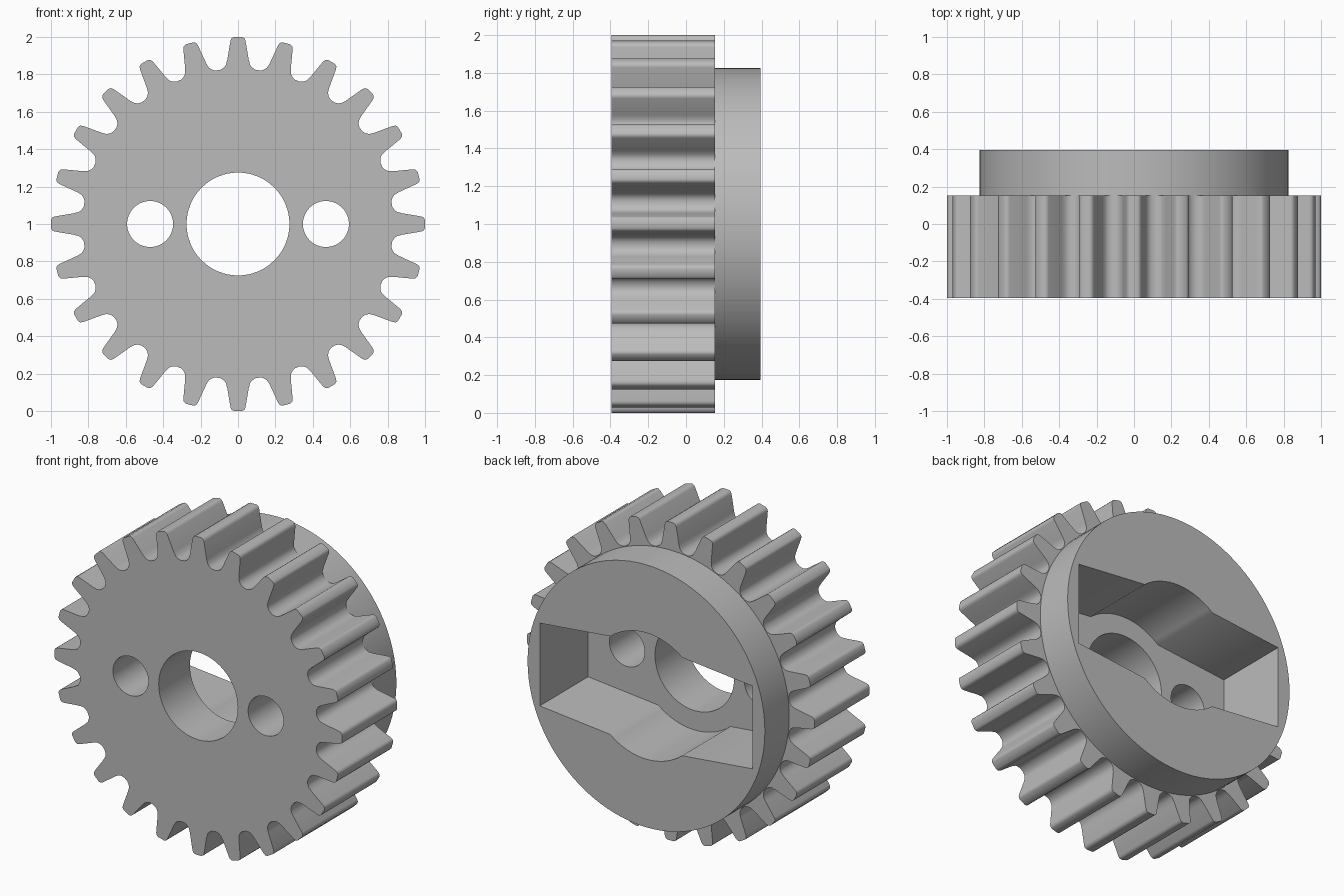
import bpy, bmesh
from math import sin, cos, pi, atan2, hypot

cube = bpy.data.objects.get("Cube")
if cube:
    bpy.data.objects.remove(cube, do_unlink=True)

CENTRE_Z = 1.0
FRONT, GEAR_BACK, HUB_BACK = -0.395, 0.153, 0.395
SLOT_FLOOR = -0.085
TEETH = 24

grey = bpy.data.materials.new("light grey")
grey.use_nodes = True
grey.diffuse_color = (0.5, 0.5, 0.5, 1)
grey.node_tree.nodes["Principled BSDF"].inputs["Base Color"].default_value = (0.5, 0.5, 0.5, 1)


def prism(name, outline, y0, y1):
    """Extrude an (x, z) outline along y."""
    bm = bmesh.new()
    face = bm.faces.new([bm.verts.new((x, y0, z + CENTRE_Z)) for x, z in outline])
    moved = bmesh.ops.extrude_face_region(bm, geom=[face])["geom"]
    bmesh.ops.translate(bm, vec=(0, y1 - y0, 0),
                        verts=[v for v in moved if isinstance(v, bmesh.types.BMVert)])
    if not face.is_valid or len([f for f in bm.faces if len(f.verts) == len(outline)]) < 2:
        bm.faces.new([v for v in bm.verts if abs(v.co.y - y0) < 1e-6])
    bmesh.ops.recalc_face_normals(bm, faces=bm.faces)
    mesh = bpy.data.meshes.new(name)
    bm.to_mesh(mesh)
    bm.free()
    mesh.materials.append(grey)
    obj = bpy.data.objects.new(name, mesh)
    bpy.context.collection.objects.link(obj)
    return obj


def circle(radius, cx=0.0, n=64):
    return [(cx + radius * cos(2 * pi * i / n), radius * sin(2 * pi * i / n)) for i in range(n)]


def combine(target, other, operation):
    """Apply a boolean and discard the helper."""
    other.hide_render = True
    bpy.context.view_layer.objects.active = target
    mod = target.modifiers.new(operation, "BOOLEAN")
    mod.operation, mod.solver, mod.object = operation, "EXACT", other
    bpy.ops.object.modifier_apply(modifier=mod.name)
    bpy.data.objects.remove(other, do_unlink=True)


# Toothed outline: half a tooth (sideways, radial), mirrored and repeated
half = [(0.022, 1.0), (0.034, 0.993), (0.04, 0.98), (0.058, 0.875),
        (0.066, 0.848), (0.078, 0.834), (0.095, 0.824)]
tooth = [(-s, r) for s, r in reversed(half)] + half
gear_outline = []
for i in range(TEETH):
    a = 2 * pi * i / TEETH
    for s, r in tooth:
        t, d = a + atan2(s, r), hypot(s, r)
        gear_outline.append((d * sin(t), d * cos(t)))
gear = prism("gear_wheel", gear_outline, FRONT, GEAR_BACK)

# Round hub on the back
combine(gear, prism("hub", circle(0.825, n=96), 0.03, HUB_BACK), "UNION")

# Recess in the back: two tapering arms joined by a round middle
START, STEPS = atan2(0.308, 0.25), 16
arc = [START + (pi - 2 * START) * i / STEPS for i in range(STEPS + 1)]
upper = [(0.74, 0.26)] + [(0.397 * cos(a), 0.397 * sin(a)) for a in arc] + [(-0.74, 0.26)]
slot = upper + [(-x, -z) for x, z in upper]
combine(gear, prism("slot_cutter", slot, SLOT_FLOOR, HUB_BACK + 0.1), "DIFFERENCE")

# Shaft hole and two screw holes
for name, radius, x in (("shaft", 0.275, 0), ("left_screw", 0.123, 0.47), ("right_screw", 0.123, -0.47)):
    combine(gear, prism(name + "_cutter", circle(radius, x), FRONT - 0.1, 0.1), "DIFFERENCE")

# Smooth flanks with sharp rims
bpy.ops.object.select_all(action="DESELECT")
gear.select_set(True)
bpy.context.view_layer.objects.active = gear
bpy.ops.object.shade_smooth_by_angle(angle=0.68)
